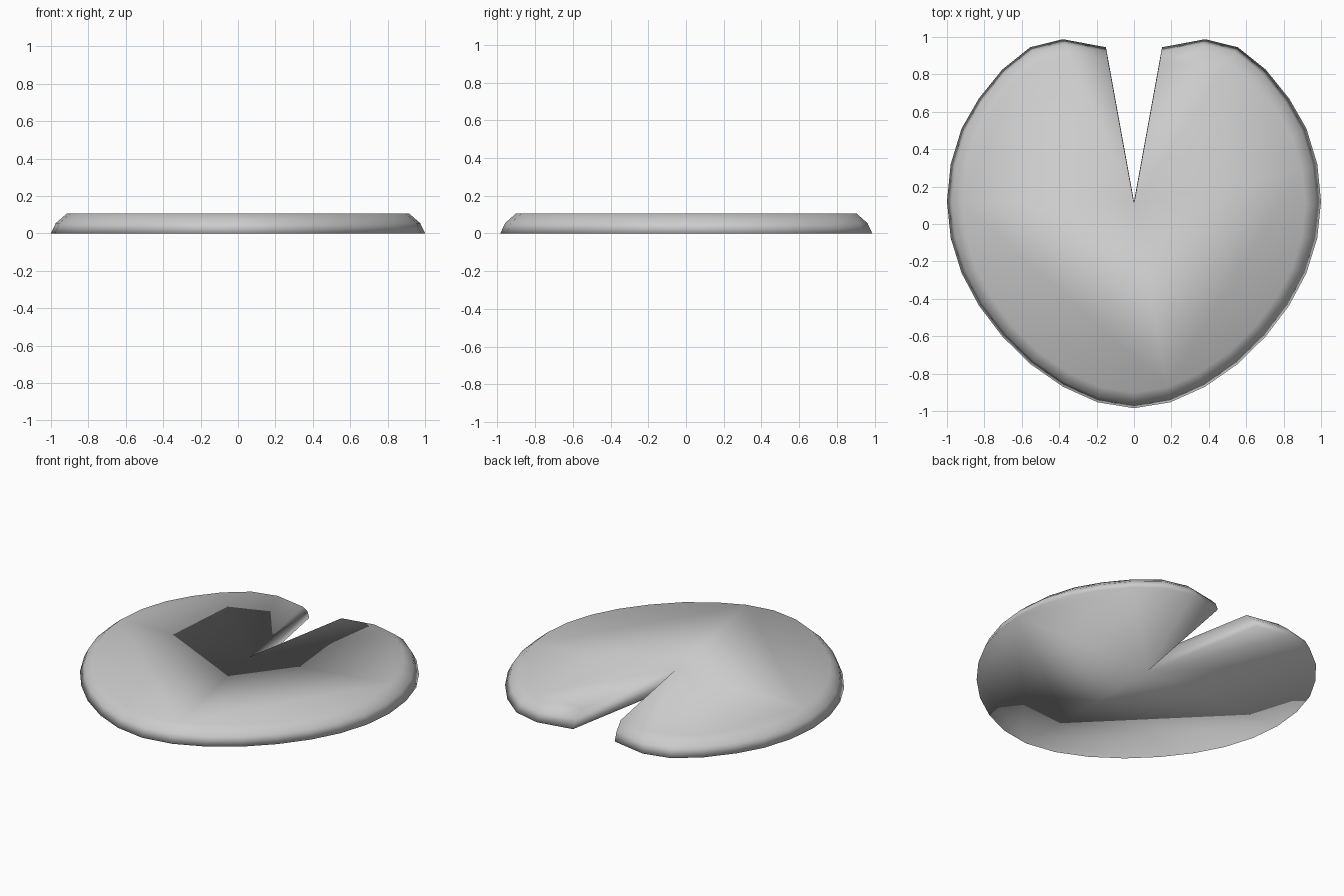
import bpy, bmesh

if "Cube" in bpy.data.objects:
    bpy.data.objects.remove(bpy.data.objects["Cube"])

# Right half of the pad outline, from the notch lip round to the back tip
half = [(.15, .945), (.38, .988), (.555, .945), (.705, .825), (.83, .67),
        (.922, .51), (.98, .32), (1, .12), (.98, -.075), (.922, -.262),
        (.83, -.435), (.705, -.6), (.555, -.748), (.38, -.87), (.195, -.953)]
notch, tip = (0, .12), (0, -.985)
outline = [tip] + half[::-1] + [notch] + [(-x, y) for x, y in half]

# Rim profile: (height, scale of the outline)
rim = [(0, 1), (.055, .974), (.105, .916)]

# Lily pad: stacked outlines bridged into a rounded rim, with flat caps
bm = bmesh.new()
rings = [[bm.verts.new((x * s, y * s, z)) for x, y in outline] for z, s in rim]
n = len(outline)
for lower, upper in zip(rings, rings[1:]):
    for i in range(n):
        j = (i + 1) % n
        bm.faces.new((lower[i], lower[j], upper[j], upper[i]))
bm.faces.new(rings[-1])
bm.faces.new(rings[0][::-1])
bmesh.ops.recalc_face_normals(bm, faces=bm.faces)
for f in bm.faces:
    f.smooth = True

mesh = bpy.data.meshes.new("lily_pad")
bm.to_mesh(mesh)
bm.free()
pad = bpy.data.objects.new("lily_pad", mesh)
bpy.context.collection.objects.link(pad)
